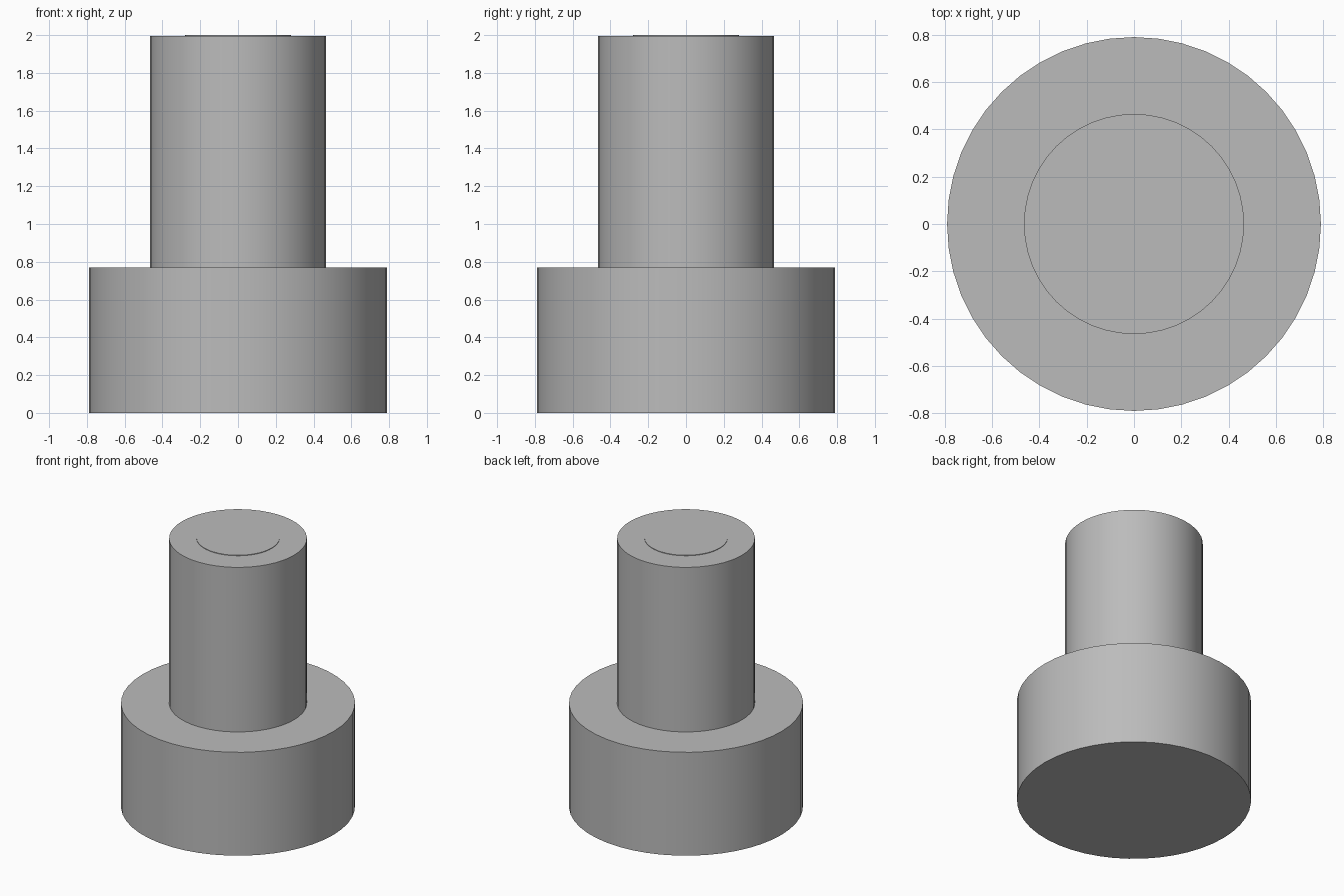
import bpy
import math

cube = bpy.data.objects.get("Cube")
if cube:
    bpy.data.objects.remove(cube, do_unlink=True)

grey = bpy.data.materials.new("plain_grey")
grey.use_nodes = True
colour = (0.5, 0.5, 0.5, 1.0)
grey.diffuse_color = colour
grey.node_tree.nodes["Principled BSDF"].inputs["Base Color"].default_value = colour


def cylinder(name, radius, bottom, top):
    """Upright smooth-sided cylinder between two heights."""
    bpy.ops.mesh.primitive_cylinder_add(
        vertices=48, radius=radius, depth=top - bottom,
        location=(0, 0, (bottom + top) / 2))
    part = bpy.context.object
    part.name = name
    part.data.materials.append(grey)
    bpy.ops.object.shade_smooth_by_angle(angle=math.radians(30))
    return part


# Wide base, narrower shaft, and a thin raised disc on the end
cylinder("base", 0.79, 0.0, 0.77)
cylinder("shaft", 0.465, 0.77, 1.996)
cylinder("end_disc", 0.28, 1.996, 2.0)
